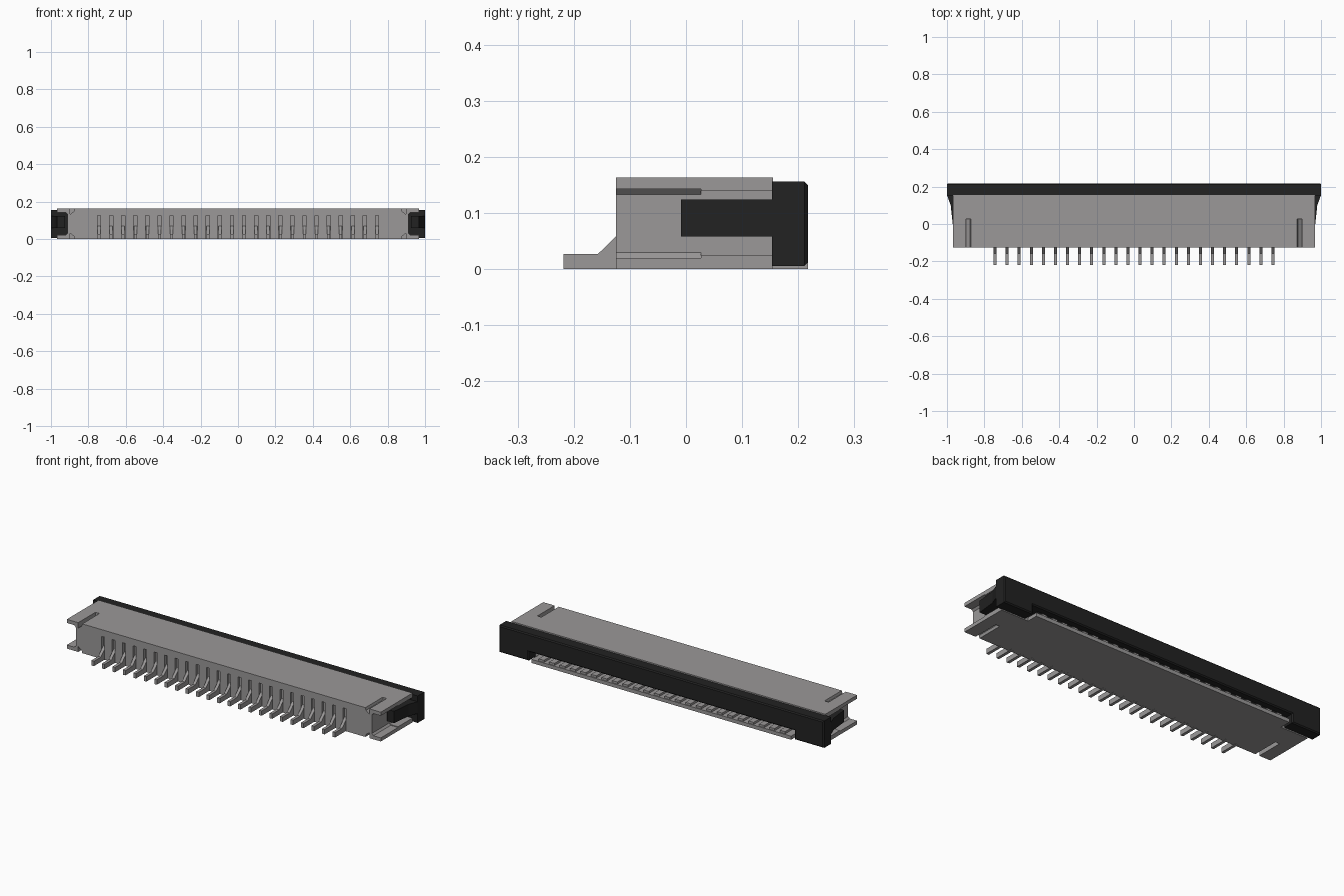
import bpy, bmesh
from mathutils import Vector

cube = bpy.data.objects.get("Cube")
if cube:
    bpy.data.objects.remove(cube, do_unlink=True)


def material(name, rgb):
    m = bpy.data.materials.new(name)
    m.use_nodes = True
    m.diffuse_color = (*rgb, 1)
    b = m.node_tree.nodes["Principled BSDF"]
    b.inputs["Base Color"].default_value = (*rgb, 1)
    b.inputs["Roughness"].default_value = 0.6
    return m


GREY = material("grey plastic", (0.325, 0.315, 0.315))
BLACK = material("black plastic", (0.016, 0.016, 0.016))


def prism(bm, profile, axis, a, b):
    """Extrude a 2D profile along an axis: x takes (y, z), y takes (x, z), z takes (x, y)."""
    def place(p, t):
        co = list(p)
        co.insert("xyz".index(axis), t)
        return Vector(co)
    low = [bm.verts.new(place(p, a)) for p in profile]
    high = [bm.verts.new(place(p, b)) for p in profile]
    faces = [bm.faces.new(low), bm.faces.new(high)]
    n = len(profile)
    for i in range(n):
        j = (i + 1) % n
        faces.append(bm.faces.new((low[i], low[j], high[j], high[i])))
    bmesh.ops.recalc_face_normals(bm, faces=faces)


def box(bm, x0, x1, y0, y1, z0, z1):
    prism(bm, [(x0, y0), (x1, y0), (x1, y1), (x0, y1)], "z", z0, z1)


def finish(bm, name, mat):
    me = bpy.data.meshes.new(name)
    bm.to_mesh(me)
    bm.free()
    me.materials.append(mat)
    ob = bpy.data.objects.new(name, me)
    bpy.context.collection.objects.link(ob)
    return ob


H = 0.163
PINS = [(i - 11.5) * 0.0646 for i in range(24)]

# Housing core: cable cavity and tongue open to the back
bm = bmesh.new()
prism(bm, [(-.105, 0), (.217, 0), (.217, .02), (0, .02), (0, .062),
           (.155, .062), (.155, H), (-.105, H)], "x", -.8, .8)
finish(bm, "housing_core", GREY)

# Front wall: comb outline with one slot per pin
bm = bmesh.new()
comb = [(-.8, H), (-.8, 0)]
for x in PINS:
    comb += [(x - .009, 0), (x - .009, .125), (x + .009, .125), (x + .009, 0)]
comb += [(.8, 0), (.8, H)]
prism(bm, comb, "y", -.125, -.105)
finish(bm, "slotted_front_wall", GREY)


# Ends: flanged sections, with relief slots in the front half
def mirrored_z(half):
    return half + [(x, H - z) for x, z in reversed(half)]


front_section = mirrored_z([(.8, 0), (.872, 0), (.876, .014), (.897, .03), (.897, 0),
                            (.967, 0), (.967, .02), (.922, .02), (.912, .03)])
rear_section = mirrored_z([(.8, 0), (.967, 0), (.967, .024), (.912, .024)])
for side, s in (("left", 1), ("right", -1)):
    bm = bmesh.new()
    prism(bm, [(s * x, z) for x, z in front_section], "y", -.125, .027)
    prism(bm, [(s * x, z) for x, z in rear_section], "y", .027, .155)
    finish(bm, side + "_housing_end", GREY)

# Solder pins: flat foot with a ramp rising into the slot
for i, x in enumerate(PINS):
    bm = bmesh.new()
    prism(bm, [(-.218, 0), (-.1, 0), (-.1, .122), (-.112, .122), (-.112, .07), (-.125, .058),
               (-.157, .027), (-.218, .027)], "x", x - .008, x + .008)
    finish(bm, f"pin_{i + 1}", GREY)

# Contact ribs along the tongue
bm = bmesh.new()
for x in PINS:
    box(bm, x - .016, x + .016, .01, .212, .018, .032)
finish(bm, "tongue_contacts", GREY)

# Locking bar: raised middle, full height ends, chamfered rear rim
bm = bmesh.new()
prism(bm, [(-1, .006), (-.82, .006), (-.82, .056), (.82, .056), (.82, .006), (1, .006),
           (1, .156), (-1, .156)], "y", .153, .217)
rim = [e for e in bm.edges if all(v.co.y > .21 for v in e.verts)]
bmesh.ops.bevel(bm, geom=rim, offset=.006, segments=1, affect='EDGES')
finish(bm, "locking_bar", BLACK)

# Small pressing teeth under the bar
bm = bmesh.new()
for x in PINS:
    box(bm, x - .018, x + .018, .1, .18, .044, .06)
finish(bm, "locking_bar_teeth", BLACK)

# Side arms that slide between the end flanges
for side, s in (("left", 1), ("right", -1)):
    bm = bmesh.new()
    plan = [(.925, -.009), (.968, -.009), (.98, .1), (1, .155), (.925, .155)]
    prism(bm, [(s * x, y) for x, y in plan], "z", .058, .124)
    finish(bm, side + "_locking_arm", BLACK)
